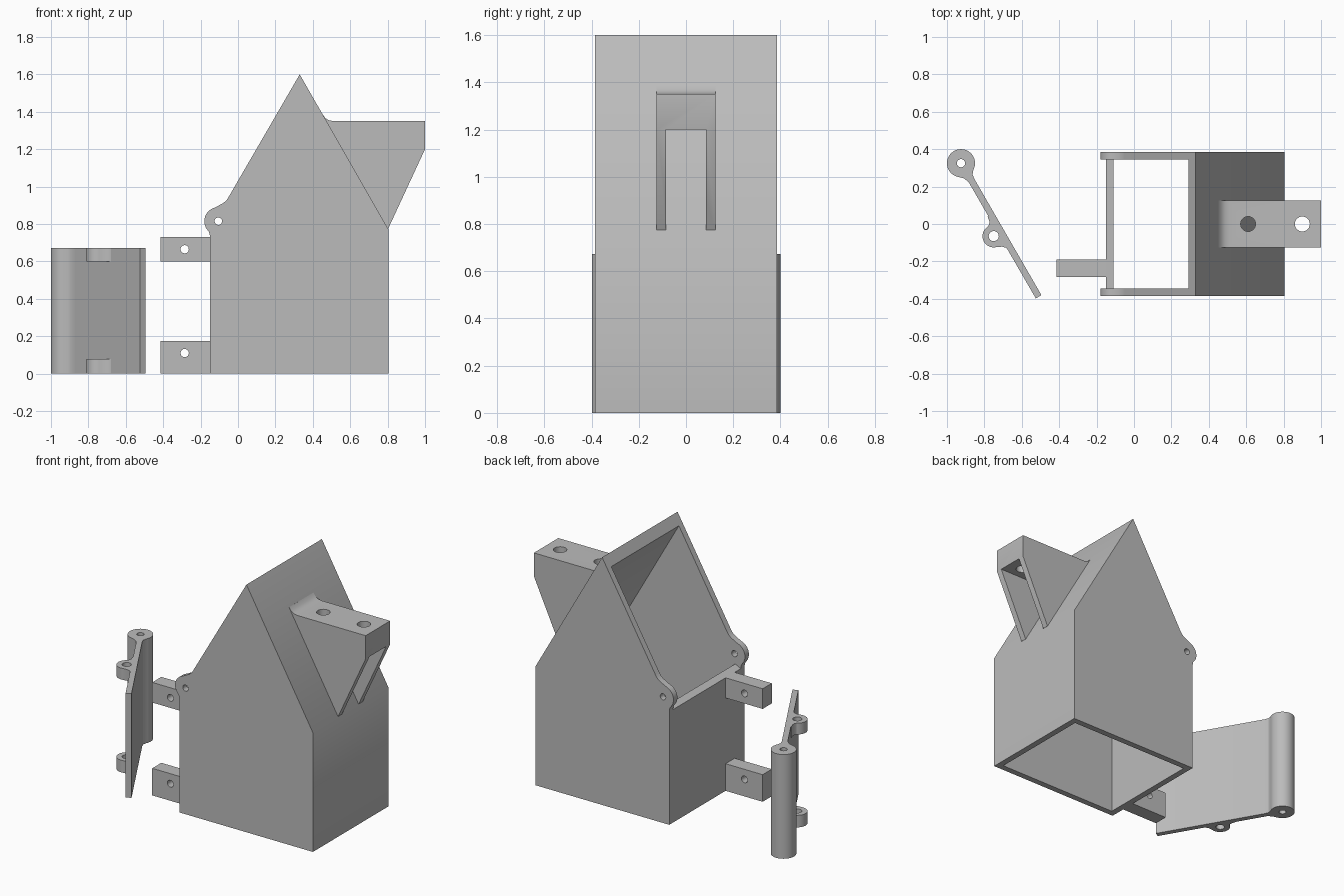
import bpy
from math import cos, sin, radians, pi

if "Cube" in bpy.data.objects:
    bpy.data.objects.remove(bpy.data.objects["Cube"])

grey = bpy.data.materials.new("plain grey")
grey.use_nodes = True
COLOUR = (0.5, 0.5, 0.5, 1)
grey.diffuse_color = COLOUR
grey.node_tree.nodes["Principled BSDF"].inputs["Base Color"].default_value = COLOUR


def arc(cx, cy, r, start, end, n=20):
    """Points along a circular arc, angles in degrees."""
    angles = [radians(start + (end - start) * i / n) for i in range(n + 1)]
    return [(cx + r * cos(a), cy + r * sin(a)) for a in angles]


def circle(cx, cy, r, n=24):
    return arc(cx, cy, r, 0, 360 - 360 / n, n - 1)


def prism(name, loops, low, high, upright=False):
    """Extrude an outline (further loops are holes) along z, or along y if upright."""
    curve = bpy.data.curves.new(name, "CURVE")
    curve.dimensions = "2D"
    curve.fill_mode = "BOTH"
    curve.extrude = (high - low) / 2
    for loop in loops:
        spline = curve.splines.new("POLY")
        spline.points.add(len(loop) - 1)
        for point, (x, y) in zip(spline.points, loop):
            point.co = (x, y, 0, 1)
        spline.use_cyclic_u = True
    obj = bpy.data.objects.new(name, curve)
    bpy.context.collection.objects.link(obj)
    mid = (low + high) / 2
    obj.location = (0, mid, 0) if upright else (0, 0, mid)
    if upright:
        obj.rotation_euler.x = pi / 2
    bpy.ops.object.select_all(action="DESELECT")
    obj.select_set(True)
    bpy.context.view_layer.objects.active = obj
    bpy.ops.object.convert(target="MESH")
    obj = bpy.context.view_layer.objects.active
    bpy.ops.object.transform_apply(location=True, rotation=True, scale=True)
    # weld caps to sides so the solid is watertight
    bpy.ops.object.mode_set(mode="EDIT")
    bpy.ops.mesh.select_all(action="SELECT")
    bpy.ops.mesh.remove_doubles(threshold=0.0001)
    bpy.ops.mesh.normals_make_consistent(inside=False)
    bpy.ops.object.mode_set(mode="OBJECT")
    obj.data.materials.clear()
    obj.data.materials.append(grey)
    return obj


def cut(obj, cutter):
    mod = obj.modifiers.new("cut", "BOOLEAN")
    mod.operation = "DIFFERENCE"
    mod.solver = "EXACT"
    mod.object = cutter
    bpy.context.view_layer.objects.active = obj
    bpy.ops.object.modifier_apply(modifier=mod.name)
    bpy.data.objects.remove(cutter)


def rect(x0, x1, y0, y1):
    return [(x0, y0), (x1, y0), (x1, y1), (x0, y1)]


# gabled housing with hinge ears, hollow and open below and on the left slope
outline = [(-0.15, 0), (0.805, 0), (0.805, 0.77), (0.33, 1.6), (-0.05, 0.945),
           (-0.062, 0.926), (-0.08, 0.911)]
outline += arc(-0.105, 0.815, 0.075, 105, 215) + [(-0.155, 0.757), (-0.15, 0.737)]
housing = prism("housing", [outline, circle(-0.105, 0.815, 0.02)], -0.385, 0.385, True)
cavity = [(-0.11, -0.1), (0.765, -0.1), (0.765, 0.709), (0.2, 1.696), (-0.5, 1.696),
          (-0.5, 0.73), (-0.15, 0.73), (-0.11, 0.75)]
cut(housing, prism("cavity", [cavity], -0.345, 0.345, True))

# hollow bracket on the closed slope
side = [(0.785, 0.775), (0.803, 0.775), (1, 1.2), (1, 1.35), (0.51, 1.35), (0.485, 1.355),
        (0.466, 1.367), (0.452, 1.387), (0.43, 1.39)]
bracket = prism("bracket", [side], -0.125, 0.125, True)
hollow = [(0.5, 1.2), (1.1, 1.2), (1.1, 0.7), (0.7, 0.7)]
cut(bracket, prism("hollow", [hollow], -0.085, 0.085, True))
for x in (0.61, 0.9):
    cut(bracket, prism("bore", [circle(x, 0, 0.04)], 0.9, 1.5))

# drilled bars on the left wall
for name, low, high, hole in (("lower_bar", 0, 0.175, 0.11), ("upper_bar", 0.6, 0.73, 0.665)):
    prism(name, [rect(-0.415, -0.13, low, high), circle(-0.285, hole, 0.022)],
          -0.283, -0.19, True)

# separate door leaf with a full height hinge barrel
leaf = [(-0.495, -0.38), (-0.853, 0.24), (-0.863, 0.265), (-0.86, 0.285)]
leaf += arc(-0.925, 0.325, 0.075, -20, 250, 32)
leaf += [(-0.91, 0.244), (-0.885, 0.225), (-0.869, 0.198), (-0.525, -0.398)]
prism("door_leaf", [leaf, circle(-0.925, 0.325, 0.022)], 0, 0.673)

# latch lugs on the door leaf
lug = arc(-0.75, -0.065, 0.06, 120, 280)
lug += [(-0.705, -0.121), (-0.685, -0.127), (-0.664, -0.145), (-0.64, -0.165),
        (-0.76, 0.04), (-0.783, 0.04), (-0.773, 0.015), (-0.774, 0)]
for name, low, high in (("lower_lug", 0, 0.078), ("upper_lug", 0.6, 0.673)):
    prism(name, [lug, circle(-0.75, -0.065, 0.027)], low, high)

# smooth curved faces, keep edges sharp
for obj in bpy.context.collection.objects:
    if obj.type == "MESH" and grey.name in obj.data.materials:
        bpy.ops.object.select_all(action="DESELECT")
        obj.select_set(True)
        bpy.context.view_layer.objects.active = obj
        bpy.ops.object.shade_smooth_by_angle(angle=radians(30))
